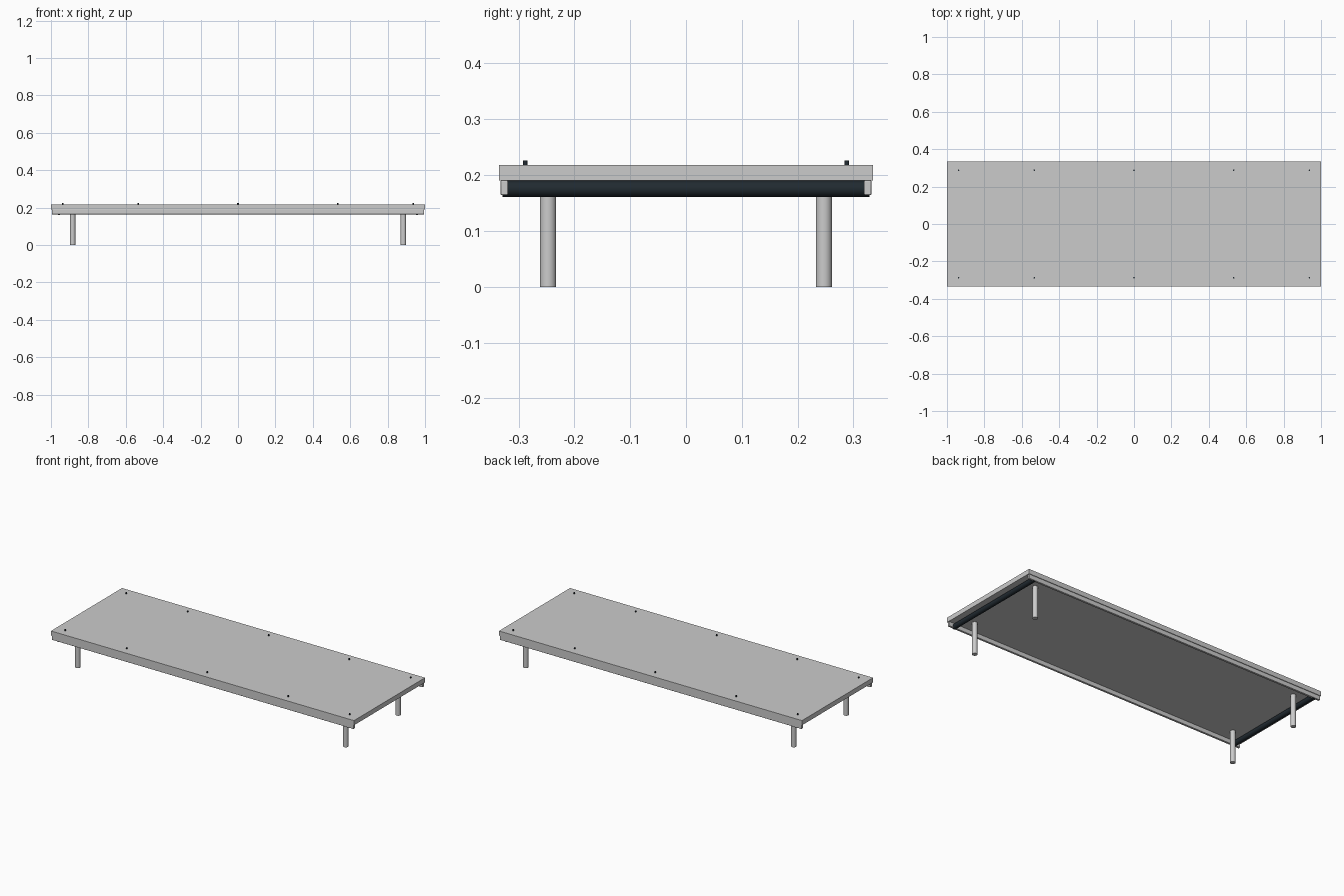
import bpy
from math import pi

if "Cube" in bpy.data.objects:
    bpy.data.objects.remove(bpy.data.objects["Cube"])


def material(name, rgb):
    m = bpy.data.materials.new(name)
    m.diffuse_color = (*rgb, 1)
    m.use_nodes = True
    m.node_tree.nodes["Principled BSDF"].inputs["Base Color"].default_value = m.diffuse_color
    return m


dark = material("dark_metal", (0.015, 0.023, 0.03))


def box(name, center, size, bevel=0.0, mat=None):
    bpy.ops.mesh.primitive_cube_add(size=1, location=center)
    o = bpy.context.object
    o.name = name
    o.scale = size
    bpy.ops.object.transform_apply(location=False, rotation=False, scale=True)
    if bevel:
        b = o.modifiers.new("bevel", 'BEVEL')
        b.width = bevel
        b.segments = 3
        bpy.ops.object.shade_smooth_by_angle()
    if mat:
        o.data.materials.append(mat)
    return o


def rod(name, center, radius, length, rotation=(0, 0, 0), mat=None, sides=32):
    bpy.ops.mesh.primitive_cylinder_add(vertices=sides, radius=radius, depth=length,
                                        location=center, rotation=rotation)
    o = bpy.context.object
    o.name = name
    bpy.ops.object.shade_smooth_by_angle()
    if mat:
        o.data.materials.append(mat)
    return o


# Top slab
box("platform_top", (0, 0, 0.204), (2.0, 0.67, 0.028))

# Long side rails under the slab edges
for y, side in ((-1, "front"), (1, "back")):
    box(f"{side}_rail", (0, y * 0.3255, 0.1775), (1.99, 0.013, 0.026), 0.002)

# Dark round cross bars at both ends
for x, side in ((-1, "left"), (1, "right")):
    rod(f"{side}_cross_bar", (x * 0.957, 0, 0.1755), 0.0145, 0.658, (pi / 2, 0, 0), dark)

# Four round legs
for x, sx in ((-1, "left"), (1, "right")):
    for y, sy in ((-1, "front"), (1, "back")):
        rod(f"{sy}_{sx}_leg", (x * 0.884, y * 0.247, 0.0955), 0.0145, 0.191)

# Small dark pins along both long edges
for y, sy in ((-1, "front"), (1, "back")):
    for i, x in enumerate((-0.938, -0.533, 0, 0.533, 0.938)):
        rod(f"{sy}_pin_{i + 1}", (x, y * 0.288, 0.2205), 0.0042, 0.011, mat=dark, sides=16)
